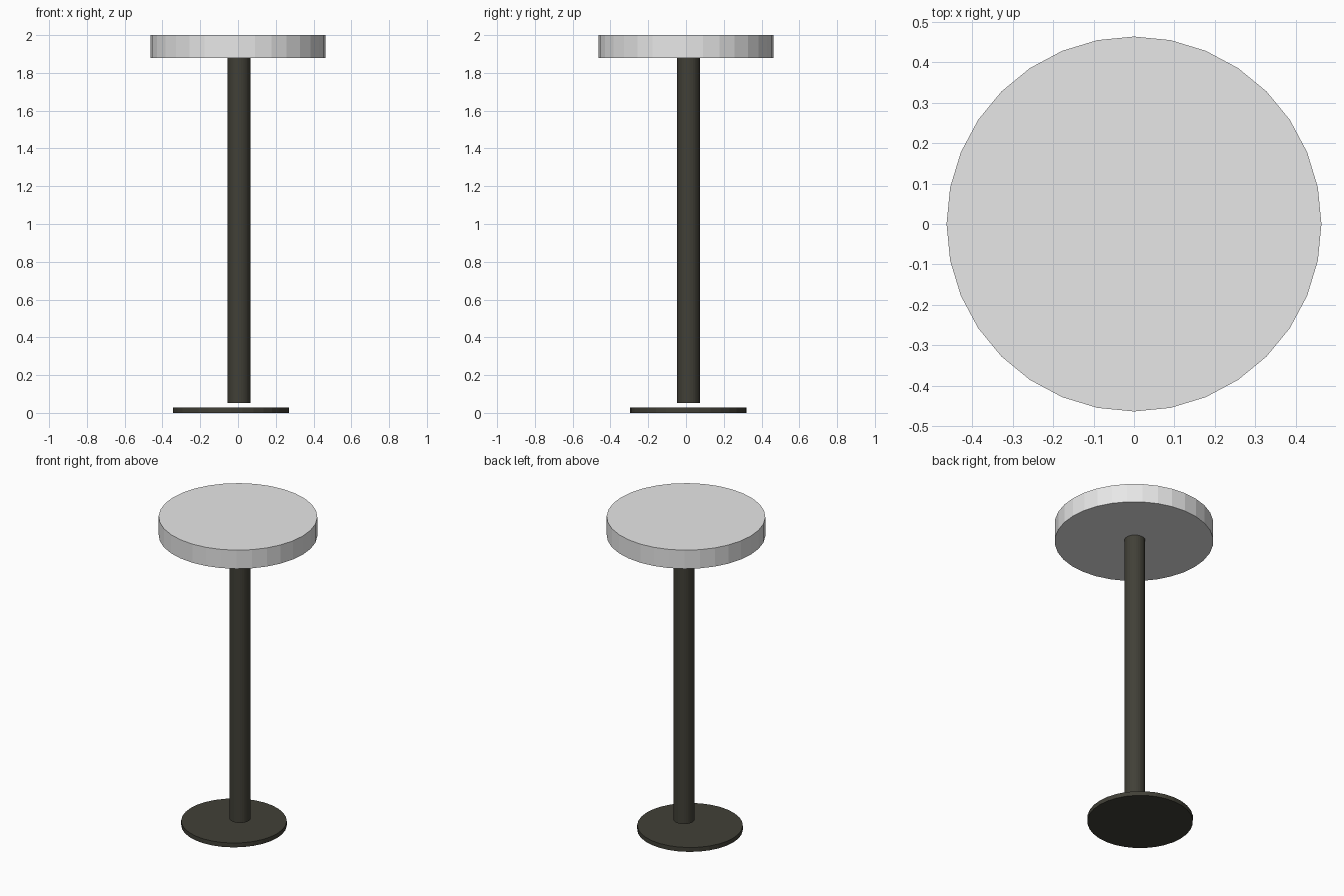
import bpy

if "Cube" in bpy.data.objects:
    bpy.data.objects.remove(bpy.data.objects["Cube"])


def make_material(name, rgb):
    mat = bpy.data.materials.new(name)
    mat.diffuse_color = (*rgb, 1.0)
    mat.use_nodes = True
    mat.node_tree.nodes["Principled BSDF"].inputs["Base Color"].default_value = mat.diffuse_color
    return mat


def cylinder(name, x, y, radius, z_low, z_high, mat):
    """Flat-shaded 32-sided cylinder between two heights."""
    bpy.ops.mesh.primitive_cylinder_add(
        vertices=32, radius=radius, depth=z_high - z_low,
        location=(x, y, (z_low + z_high) / 2))
    obj = bpy.context.object
    obj.name = name
    obj.data.materials.append(mat)
    return obj


light_grey = make_material("light grey", (0.8, 0.8, 0.8))
dark_metal = make_material("dark olive metal", (0.053, 0.051, 0.038))

# Round table top
cylinder("table_top", 0, 0, 0.463, 1.88, 2.0, light_grey)

# Central pole, floating slightly above the base and a touch off centre
cylinder("pole", 0.005, 0.013, 0.061, 0.053, 1.885, dark_metal)

# Thin foot plate, offset from the pole
cylinder("base_plate", -0.037, 0.012, 0.308, 0.0, 0.028, dark_metal)
